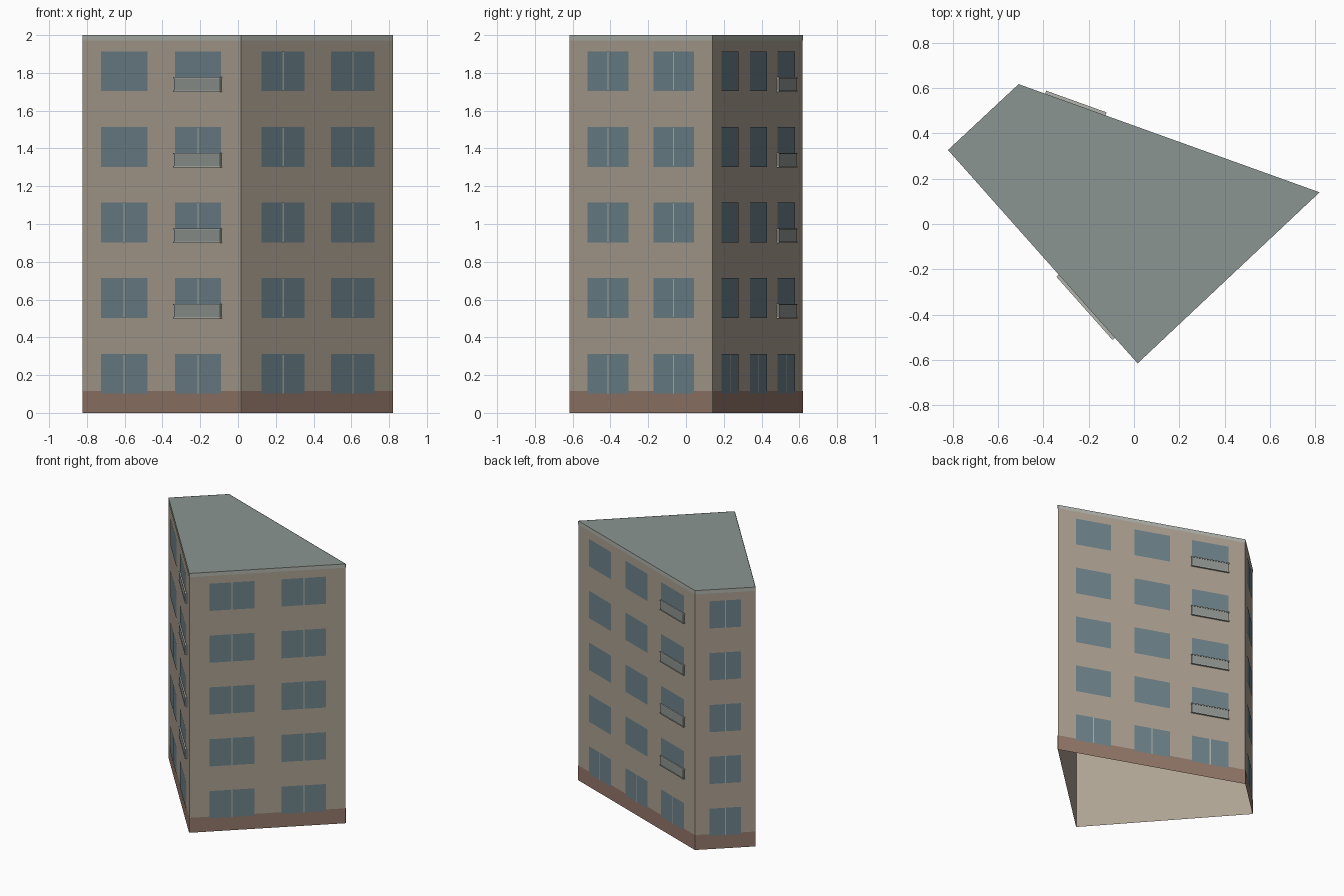
import bpy, bmesh
from mathutils import Vector

if "Cube" in bpy.data.objects:
    bpy.data.objects.remove(bpy.data.objects["Cube"])


def material(name, rgb):
    m = bpy.data.materials.new(name)
    m.diffuse_color = (*rgb, 1)
    m.use_nodes = True
    m.node_tree.nodes["Principled BSDF"].inputs["Base Color"].default_value = m.diffuse_color
    return m


WALL = material("plaster", (0.42, 0.36, 0.29))
ROOF = material("roof_grey", (0.26, 0.30, 0.285))
TRIM = material("pale_trim", (0.44, 0.46, 0.42))
BASE = material("brown_plinth", (0.30, 0.19, 0.145))
GLASS = material("glass", (0.155, 0.23, 0.26))
RAIL = material("balcony_panel", (0.28, 0.31, 0.29))

# Footprint corners, counter-clockwise
A, B, C, D = [Vector((x, y, 0)) for x, y in
              ((-0.822, 0.327), (0.016, -0.616), (0.82, 0.14), (-0.51, 0.618))]
CORNERS = [A, B, C, D]
H = 2.0


class Part:
    """Collects flat panels and thin boxes laid on walls into one object."""

    def __init__(self, name, mat):
        self.name, self.mat, self.bm = name, mat, bmesh.new()

    def panel(self, wall, u0, u1, z0, z1, off, depth=0.0):
        p, q = wall
        d = q - p
        n = Vector((d.y, -d.x, 0)).normalized()
        pts = [p + d * u + n * off + Vector((0, 0, z))
               for u, z in ((u0, z0), (u1, z0), (u1, z1), (u0, z1))]
        f = self.bm.faces.new([self.bm.verts.new(v) for v in pts])
        if depth:
            # sides reach back to the wall
            back = [self.bm.verts.new(v - n * depth) for v in pts]
            for i in range(4):
                j = (i + 1) % 4
                self.bm.faces.new((f.verts[j], f.verts[i], back[i], back[j]))

    def finish(self):
        me = bpy.data.meshes.new(self.name)
        self.bm.to_mesh(me)
        self.bm.free()
        me.materials.append(self.mat)
        bpy.context.collection.objects.link(bpy.data.objects.new(self.name, me))


AB, BC, CD, DA = [(CORNERS[i], CORNERS[(i + 1) % 4]) for i in range(4)]

walls = Part("walls", WALL)
plinth = Part("plinth", BASE)
edge = Part("roof_edge", TRIM)
roof = Part("roof", ROOF)
windows = Part("windows", GLASS)
mullions = Part("window_mullions", TRIM)
balconies = Part("balcony_panels", RAIL)
rails = Part("balcony_rails", TRIM)

# Open-bottomed shell with plinth and roof edge strips
for w in (AB, BC, CD, DA):
    walls.panel(w, 0, 1, 0, H, 0)
    plinth.panel(w, 0, 1, 0, 0.115, 0.002)
    edge.panel(w, 0, 1, 1.972, H, 0.002)
bmesh.ops.remove_doubles(walls.bm, verts=walls.bm.verts, dist=1e-4)

# Flat roof
roof.bm.faces.new([roof.bm.verts.new(c + Vector((0, 0, H))) for c in CORNERS])

# Window columns: wall, start, end, rows with a mullion, has balcony
ALL = range(5)
columns = [
    (AB, 0.120, 0.412, (0, 1, 2), False),
    (AB, 0.587, 0.877, (0, 1, 2, 3), True),
    (BC, 0.130, 0.416, ALL, False),
    (BC, 0.590, 0.876, ALL, False),
    (CD, 0.094, 0.282, (0,), False),
    (CD, 0.407, 0.596, (0,), False),
    (CD, 0.714, 0.909, (0,), True),
    (DA, 0.240, 0.760, ALL, False),
]
for wall, u0, u1, split, balcony in columns:
    length = (wall[1] - wall[0]).length
    mid, half = (u0 + u1) / 2, 0.004 / length
    for row in ALL:
        z = 0.103 + 0.4 * row
        windows.panel(wall, u0, u1, z, z + 0.21, 0.004)
        if row in split:
            mullions.panel(wall, mid - half, mid + half, z, z + 0.21, 0.006)
        # Shallow balcony railing on the upper floors
        if balcony and row:
            balconies.panel(wall, u0, u1, z, z + 0.07, 0.011, 0.011)
            for zr in (z - 0.003, z + 0.067):
                rails.panel(wall, u0 - half, u1 + half, zr, zr + 0.007, 0.014, 0.014)

for part in (walls, plinth, edge, roof, windows, mullions, balconies, rails):
    part.finish()
